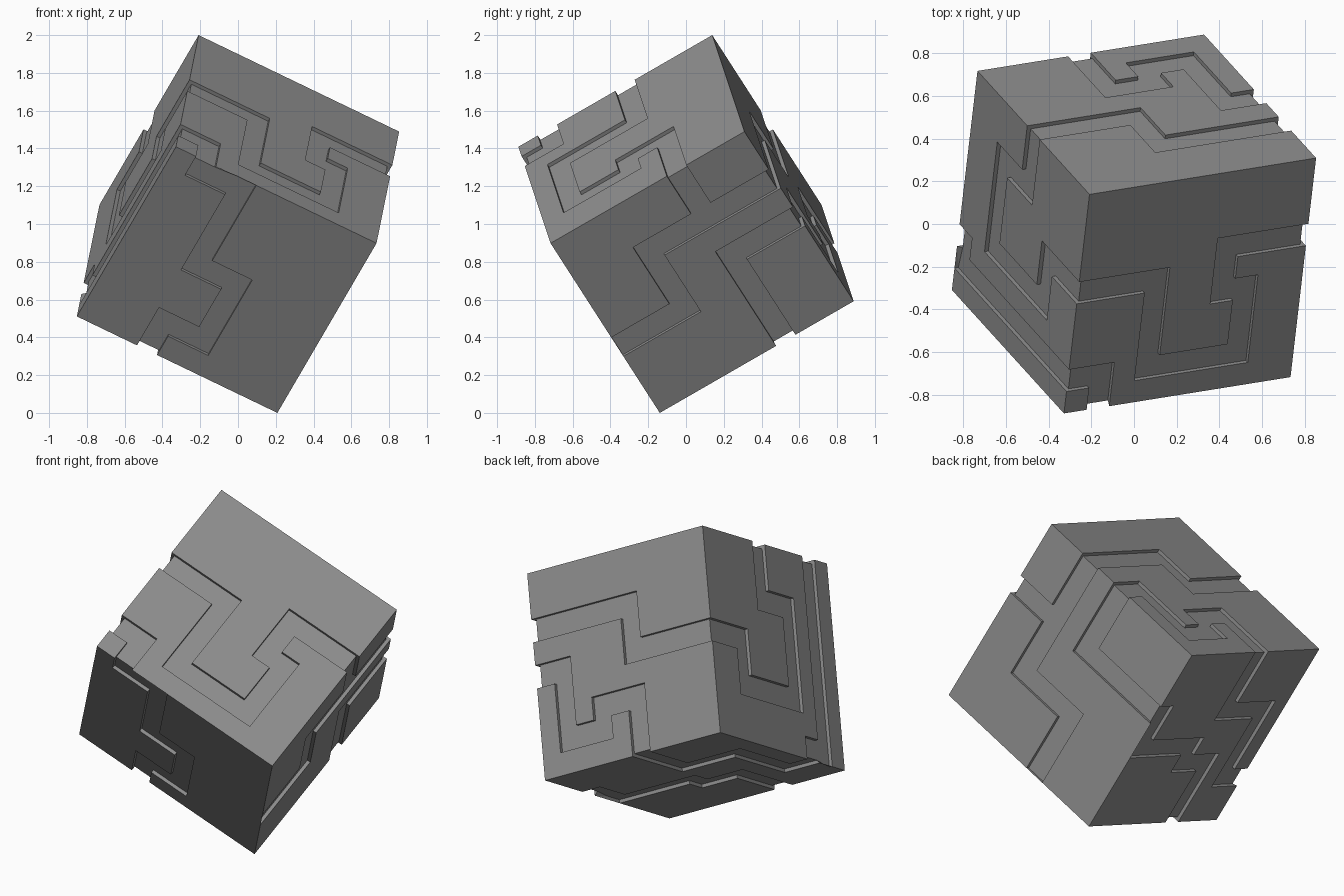
import bpy, bmesh
from mathutils import Vector

if "Cube" in bpy.data.objects:
    bpy.data.objects.remove(bpy.data.objects["Cube"])

# Tilted cube frame: three edge directions leaving the topmost corner
e1 = Vector((1.06, 0.17, -0.51)).normalized()
e3 = Vector((-0.12, -1.025, -0.59))
e3 = (e3 - e1 * e3.dot(e1)).normalized()
e2 = e1.cross(e3)
axes = (e1, e2, e3)
side = 2.0 / sum(abs(a.z) for a in axes)
cells = (10, 9, 10)
depth = 0.02

# Groove paths per face: (fixed axis, end) -> polylines of grid cells
grooves = {
    (0, 0): [[(4, 0), (4, 2), (6, 2), (6, 6), (2, 6), (2, 4), (0, 4)],
             [(0, 8), (8, 8), (8, 7)]],
    (0, 1): [[(2, 0), (2, 6), (5, 6), (5, 9)], [(0, 3), (2, 3)],
             [(4, 0), (4, 3), (8, 3)]],
    (1, 0): [[(0, 4), (3, 4), (3, 8), (7, 8), (7, 5), (6, 5), (6, 3), (9, 3)],
             [(0, 8), (1, 8), (1, 9)]],
    (1, 1): [[(4, 0), (4, 3), (1, 3), (1, 7), (0, 7)],
             [(9, 3), (9, 5), (5, 5), (5, 6), (3, 6), (3, 9)]],
    (2, 0): [[(0, 4), (4, 4), (4, 2), (9, 2)],
             [(4, 8), (4, 6), (6, 6), (6, 7), (8, 7), (8, 4), (9, 4)]],
    (2, 1): [[(1, 0), (3, 0), (3, 4), (5, 4), (5, 7), (3, 7), (3, 8)]],
}


def path_cells(path):
    found = set()
    for (a, b), (c, d) in zip(path, path[1:]):
        for i in range(min(a, c), max(a, c) + 1):
            for j in range(min(b, d), max(b, d) + 1):
                found.add((i, j))
    return found


bm = bmesh.new()
grid = {}


def vert(key):
    if key not in grid:
        p = Vector((0, 0, 1))
        for k, n, a in zip(key, cells, axes):
            p += a * side * (k / n - 0.5)
        grid[key] = bm.verts.new(p)
    return grid[key]


# Gridded cube, remembering which cells are carved
carved = []
for (fixed, end), paths in grooves.items():
    a, b = [k for k in range(3) if k != fixed]
    cut = set().union(*(path_cells(p) for p in paths))
    for i in range(cells[a]):
        for j in range(cells[b]):
            loop = []
            for di, dj in ((0, 0), (1, 0), (1, 1), (0, 1)):
                key = [0, 0, 0]
                key[fixed] = end * cells[fixed]
                key[a], key[b] = i + di, j + dj
                loop.append(vert(tuple(key)))
            face = bm.faces.new(loop)
            if (i, j) in cut:
                carved.append(face)
bmesh.ops.recalc_face_normals(bm, faces=bm.faces[:])
bm.normal_update()

# Sink the maze channels; where one wraps an edge, move along both normals
ext = bmesh.ops.extrude_face_region(bm, geom=carved)
floors = [g for g in ext["geom"] if isinstance(g, bmesh.types.BMFace)]
shift = {}
for f in floors:
    f.normal_update()
    for v in f.verts:
        known = shift.setdefault(v, [])
        if all(f.normal.dot(n) < 0.9 for n in known):
            known.append(f.normal.copy())
for v, normals in shift.items():
    for n in normals:
        v.co -= n * depth
left = [f for f in carved if f.is_valid]
if left:
    bmesh.ops.delete(bm, geom=left, context="FACES_ONLY")
bm.normal_update()

mesh = bpy.data.meshes.new("maze_cube")
bm.to_mesh(mesh)
bm.free()
cube = bpy.data.objects.new("maze_cube", mesh)
bpy.context.collection.objects.link(cube)

# Dark grey surface
grey = bpy.data.materials.new("dark_grey")
grey.diffuse_color = (0.27, 0.27, 0.27, 1)
grey.use_nodes = True
grey.node_tree.nodes["Principled BSDF"].inputs["Base Color"].default_value = grey.diffuse_color
mesh.materials.append(grey)
